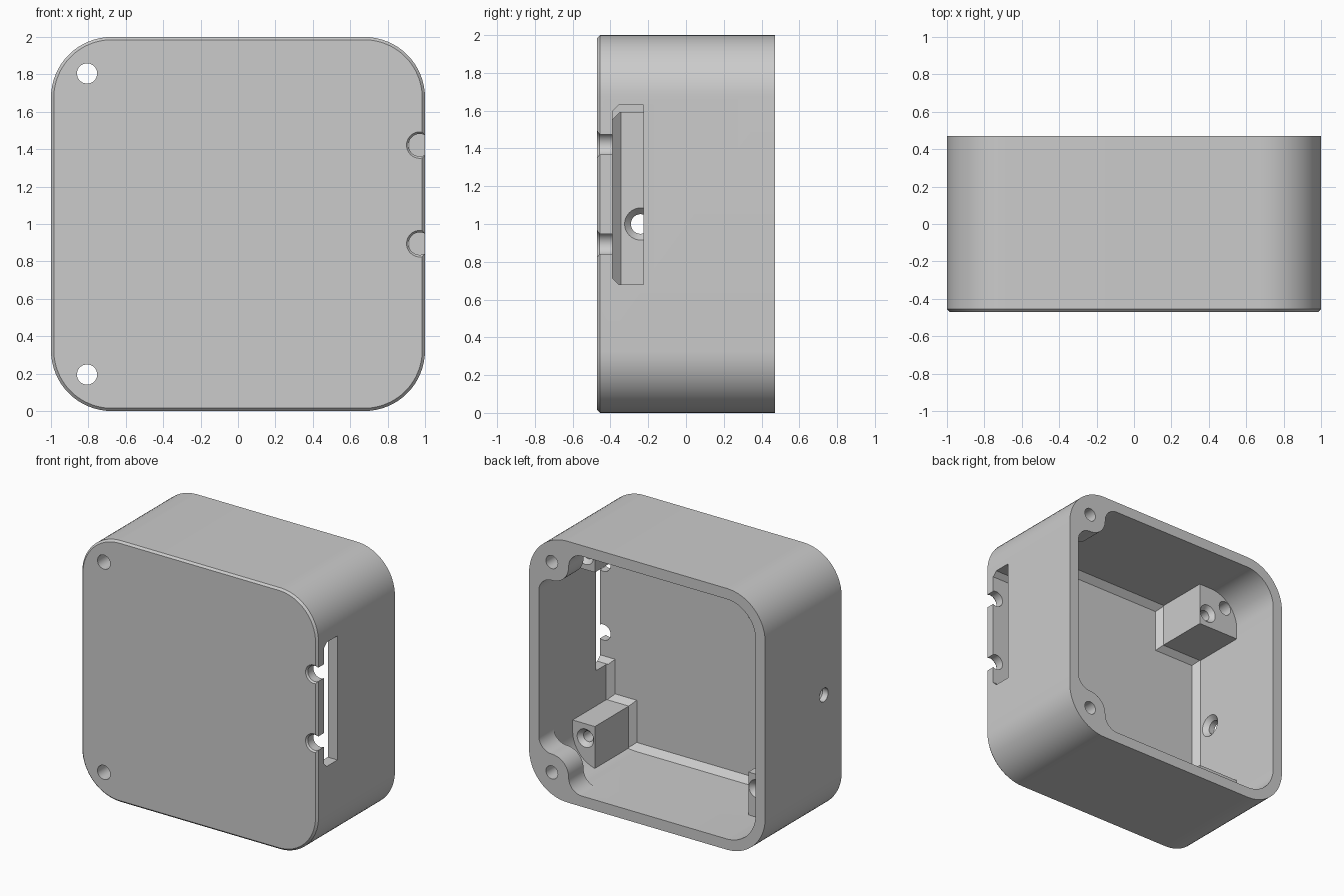
import bpy, bmesh, math
from mathutils import Vector

old = bpy.data.objects.get("Cube")
if old:
    bpy.data.objects.remove(old, do_unlink=True)

FRONT, BACK = -0.47, 0.47
FLOOR = -0.39          # inner side of the front wall
INNER = 0.918          # inner half width
BOSS_TOP = 0.06
SCREW = 0.805          # corner screw offset from the centre

grey = bpy.data.materials.new("light_grey")
grey.use_nodes = True
colour = (0.6, 0.6, 0.6, 1)
grey.diffuse_color = colour
grey.node_tree.nodes["Principled BSDF"].inputs["Base Color"].default_value = colour


def arc(cx, cz, r, start, end, n=12):
    return [(cx + r * math.cos(math.radians(start + (end - start) * i / n)),
             cz + r * math.sin(math.radians(start + (end - start) * i / n)))
            for i in range(n + 1)]


def circle(cx, cz, r, n=40):
    return arc(cx, cz, r, 0, 360, n)[:-1]


def rounded(half, r):
    c = half - r
    return [p for i, (sx, sz) in enumerate([(1, 1), (-1, 1), (-1, -1), (1, -1)])
            for p in arc(sx * c, sz * c, r, 90 * i, 90 * i + 90, 16)]


def loft(name, rings, axis="y"):
    """Closed solid through profiles at given depths; z is measured from the centre."""
    bm = bmesh.new()
    loops = []
    for d, prof in rings:
        loops.append([bm.verts.new((a, d, b + 1) if axis == "y" else (d, a, b + 1))
                      for a, b in prof])
    n = len(loops[0])
    for lo, hi in zip(loops, loops[1:]):
        for i in range(n):
            j = (i + 1) % n
            bm.faces.new((lo[i], lo[j], hi[j], hi[i]))
    bm.faces.new(loops[0])
    bm.faces.new(loops[-1])
    bmesh.ops.recalc_face_normals(bm, faces=bm.faces)
    mesh = bpy.data.meshes.new(name)
    bm.to_mesh(mesh)
    bm.free()
    ob = bpy.data.objects.new(name, mesh)
    mesh.materials.append(grey)
    bpy.context.collection.objects.link(ob)
    return ob


def cut(target, tool):
    tool.hide_render = True
    mod = target.modifiers.new("cut", "BOOLEAN")
    mod.operation = "DIFFERENCE"
    mod.solver = "EXACT"
    mod.object = tool
    bpy.context.view_layer.objects.active = target
    bpy.ops.object.modifier_apply(modifier=mod.name)
    bpy.data.objects.remove(tool, do_unlink=True)


def rect(x0, x1, z0, z1):
    return [(x0, z0), (x1, z0), (x1, z1), (x0, z1)]


# Outer shell with a fine chamfer round the front face
shell = loft("enclosure_shell", [(FRONT, rounded(0.985, 0.31)),
                                 (FRONT + 0.015, rounded(1, 0.325)),
                                 (BACK, rounded(1, 0.325))])

# Cavity, chamfered where it meets the front wall
cavity = loft("cavity_cutter", [(FLOOR, rounded(INNER - 0.045, 0.2)),
                                (FLOOR + 0.045, rounded(INNER, 0.245)),
                                (0.6, rounded(INNER, 0.245))])

for s in (1, -1):
    # Board bosses left standing in the cavity, flared at the foot
    for side, edge in ((1, 0.73), (-1, 0.57)):
        def boss(grow):
            e = edge - grow
            prof = rect(e, 1.1, 0.59 - grow, 1.1)
            return [(side * x, s * z) for x, z in prof]
        cut(cavity, loft("boss", [(-0.6, boss(0.04)), (FLOOR, boss(0.04)),
                                  (FLOOR + 0.04, boss(0)), (BOSS_TOP, boss(0))]))

    # Lid screw pillars at the rear corners, blended into the walls
    r, f = 0.14, 0.11
    c, w = SCREW, INNER
    pillar = (arc(w - f, c - r - f, f, 0, 90)
              + arc(c, c, r, 270, 180)
              + arc(c - r - f, w - f, f, 0, 90)
              + [(c - r - f, 1.1), (1.1, 1.1), (1.1, c - r - f)])
    cut(cavity, loft("pillar", [(0.29, [(x, s * z) for x, z in pillar]),
                                (0.7, [(x, s * z) for x, z in pillar])]))

cut(shell, cavity)

for s in (1, -1):
    z = s * SCREW
    # Through holes on one side, blind lid holes on the other
    hole = circle(-0.807, z, 0.054)
    cut(shell, loft("through_hole", [(-0.7, hole), (0.3, hole)]))
    hole = circle(0.807, z, 0.05)
    cut(shell, loft("lid_hole", [(0.3, hole), (0.6, hole)]))
    # Countersunk blind holes in the bosses
    for x in (0.81, -0.645):
        z = s * 0.7
        cut(shell, loft("boss_hole", [(-0.3, circle(x, z, 0.04)),
                                      (BOSS_TOP - 0.035, circle(x, z, 0.04)),
                                      (BOSS_TOP, circle(x, z, 0.07)),
                                      (BOSS_TOP + 0.1, circle(x, z, 0.07))]))

# Side slot with clipped front corners
slot = [(-0.225, -0.32), (-0.225, 0.63), (-0.355, 0.63),
        (FLOOR, 0.595), (FLOOR, -0.285), (-0.355, -0.32)]
cut(shell, loft("slot_cutter", [(0.8, slot), (1.2, slot)], axis="x"))

# Two half-round notches from the front into the slot
for z in (0.422, -0.105):
    cut(shell, loft("notch_cutter", [(-0.6, circle(0.972, z, 0.071)),
                                     (FRONT, circle(0.972, z, 0.071)),
                                     (FRONT + 0.012, circle(0.972, z, 0.06)),
                                     (-0.36, circle(0.972, z, 0.06))]))

# Countersunk hole through the opposite side wall
cut(shell, loft("side_hole", [(-1.1, circle(-0.24, 0, 0.052)),
                              (-INNER - 0.035, circle(-0.24, 0, 0.052)),
                              (-INNER, circle(-0.24, 0, 0.085)),
                              (-0.85, circle(-0.24, 0, 0.085))], axis="x"))

# Smooth the curves and keep the edges sharp
bpy.ops.object.select_all(action="DESELECT")
shell.select_set(True)
bpy.context.view_layer.objects.active = shell
bpy.ops.object.shade_smooth_by_angle(angle=math.radians(30))
